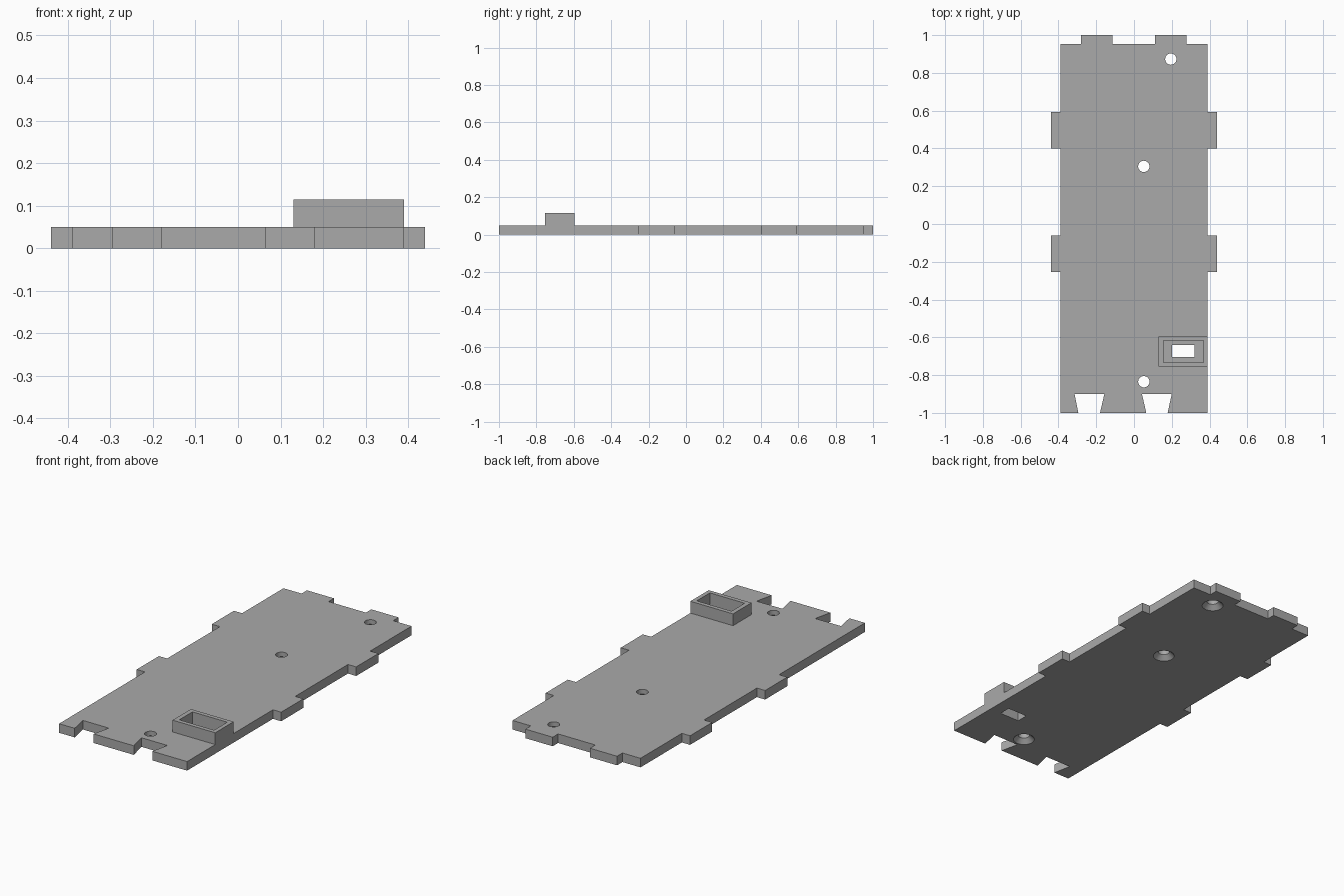
import bpy
import bmesh
from mathutils import Vector

cube = bpy.data.objects.get("Cube")
if cube:
    bpy.data.objects.remove(cube, do_unlink=True)

THICK = 0.05
BOX_TOP = 0.115

grey = bpy.data.materials.new("plain grey")
grey.use_nodes = True
colour = (0.40, 0.40, 0.40, 1)
grey.diffuse_color = colour
grey.node_tree.nodes["Principled BSDF"].inputs["Base Color"].default_value = colour


def finish(bm, name):
    bmesh.ops.recalc_face_normals(bm, faces=bm.faces)
    mesh = bpy.data.meshes.new(name)
    bm.to_mesh(mesh)
    bm.free()
    mesh.materials.append(grey)
    obj = bpy.data.objects.new(name, mesh)
    bpy.context.collection.objects.link(obj)
    return obj


def prism(name, outline, z0, z1):
    bm = bmesh.new()
    face = bm.faces.new([bm.verts.new((x, y, z0)) for x, y in outline])
    top = bmesh.ops.extrude_face_region(bm, geom=[face])["geom"]
    bmesh.ops.translate(bm, vec=(0, 0, z1 - z0),
                        verts=[v for v in top if isinstance(v, bmesh.types.BMVert)])
    return finish(bm, name)


def block(name, x0, x1, y0, y1, z0, z1):
    return prism(name, [(x0, y0), (x1, y0), (x1, y1), (x0, y1)], z0, z1)


def lathe(name, x, y, profile, sides=32):
    """Solid of revolution from (radius, z) pairs, capped at both ends."""
    bm = bmesh.new()
    rings = []
    for r, z in profile:
        ring = bmesh.ops.create_circle(bm, segments=sides, radius=r)["verts"]
        bmesh.ops.translate(bm, vec=Vector((x, y, z)), verts=ring)
        rings.append(ring)
    for a, b in zip(rings, rings[1:]):
        for i in range(sides):
            j = (i + 1) % sides
            bm.faces.new((a[i], a[j], b[j], b[i]))
    bm.faces.new(rings[0])
    bm.faces.new(rings[-1])
    return finish(bm, name)


def cut(target, cutter):
    cutter.hide_render = True
    mod = target.modifiers.new("cut", "BOOLEAN")
    mod.operation = "DIFFERENCE"
    mod.solver = "EXACT"
    mod.object = cutter
    bpy.context.view_layer.objects.active = target
    bpy.ops.object.modifier_apply(modifier=mod.name)
    bpy.data.objects.remove(cutter, do_unlink=True)


# Plate outline, counter-clockwise: dovetail notches, side tabs, back tabs
W, TAB, BACK = 0.39, 0.44, 0.953
side_tabs = [(-0.253, -0.06), (0.40, 0.593)]
back_tabs = [(0.112, 0.278), (-0.28, -0.115)]
notches = [(-0.295, -0.315, -0.157, -0.18), (0.065, 0.042, 0.20, 0.178)]

outline = [(-W, -1)]
for a, b, c, d in notches:
    outline += [(a, -1), (b, -0.9), (c, -0.9), (d, -1)]
outline.append((W, -1))
for lo, hi in side_tabs:
    outline += [(W, lo), (TAB, lo), (TAB, hi), (W, hi)]
outline.append((W, BACK))
for lo, hi in back_tabs:
    outline += [(hi, BACK), (hi, 1), (lo, 1), (lo, BACK)]
outline.append((-W, BACK))
for lo, hi in reversed(side_tabs):
    outline += [(-W, hi), (-TAB, hi), (-TAB, lo), (-W, lo)]
plate = prism("base_plate", outline, 0, THICK)

# Screw holes, countersunk from below
for x, y in [(0.195, 0.873), (0.052, 0.305), (0.052, -0.835)]:
    cut(plate, lathe("screw_cutter", x, y,
                     [(0.06, -0.005), (0.03, 0.025), (0.03, 0.1)]))

# Slot through the plate inside the socket
cut(plate, block("slot_cutter", 0.20, 0.32, -0.705, -0.64, -0.1, 0.2))

# Raised rectangular socket wall
socket = block("socket_wall", 0.13, W, -0.755, -0.595, THICK, BOX_TOP)
cut(socket, block("socket_cutter", 0.155, 0.367, -0.732, -0.618, 0, 0.2))

# Keep edges crisp, hole walls smooth
for obj in (plate, socket):
    bpy.ops.object.select_all(action="DESELECT")
    obj.select_set(True)
    bpy.context.view_layer.objects.active = obj
    bpy.ops.object.shade_smooth_by_angle()
